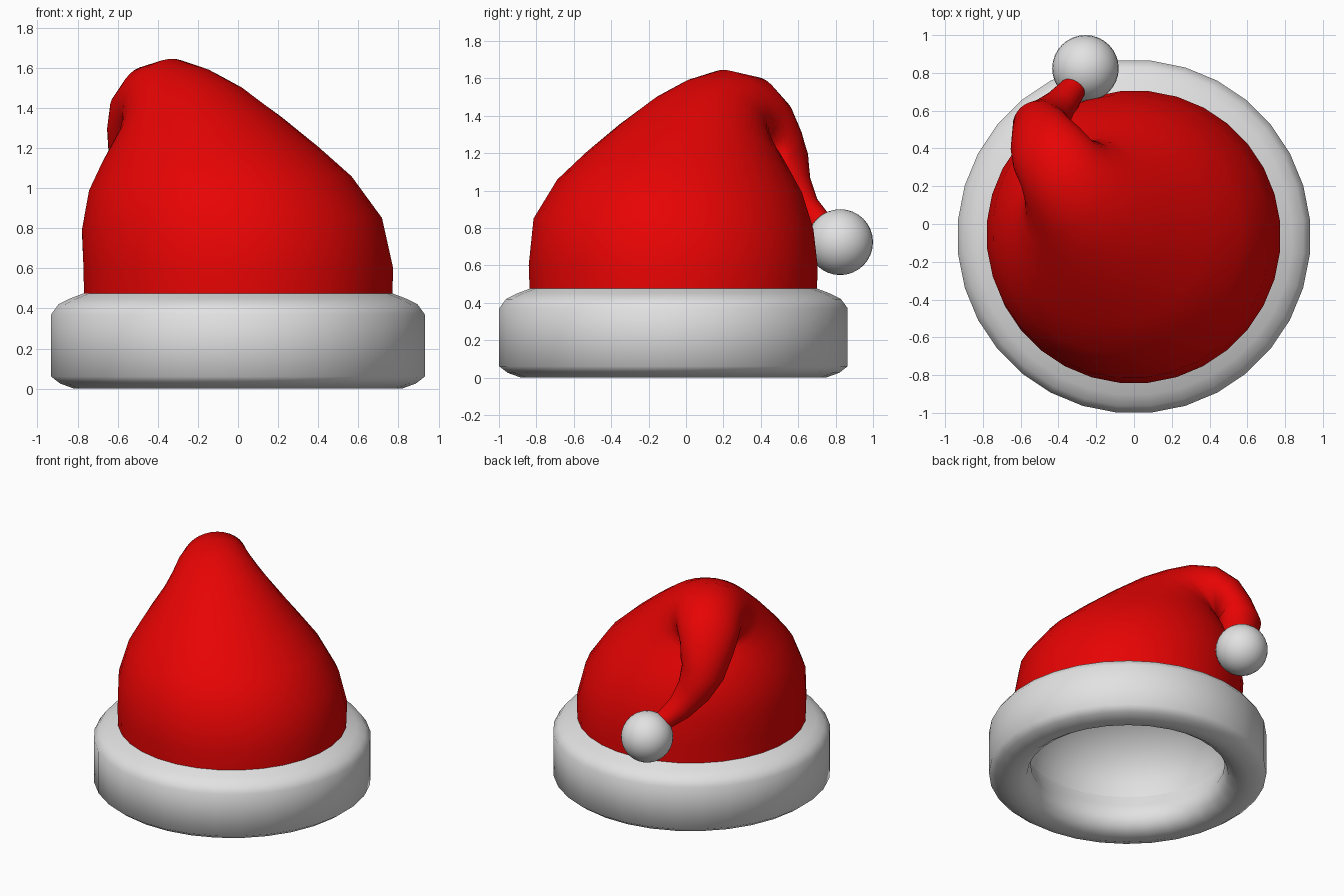
import bpy, math
from mathutils import Vector

if "Cube" in bpy.data.objects:
    bpy.data.objects.remove(bpy.data.objects["Cube"])

SIDES = 32
BASE = Vector((0, -0.067, 0))
D = Vector((-1, 1, 0)).normalized()   # direction the hat flops towards
E = Vector((1, 1, 0)).normalized()
Z = Vector((0, 0, 1))


def material(name, col):
    m = bpy.data.materials.new(name)
    m.diffuse_color = (*col, 1)
    m.use_nodes = True
    m.node_tree.nodes["Principled BSDF"].inputs["Base Color"].default_value = m.diffuse_color
    return m


red = material("red felt", (0.8, 0.001, 0.001))
white = material("white fluff", (0.76, 0.76, 0.76))


def loft(name, rings, mat, cap=False, flip=False):
    """Skin a list of (centre, u, v) elliptical rings."""
    verts, faces = [], []
    for c, u, v in rings:
        for i in range(SIDES):
            a = 2 * math.pi * (i + 0.5) / SIDES
            verts.append(c + u * math.cos(a) + v * math.sin(a))
    for r in range(len(rings) - 1):
        for i in range(SIDES):
            j = (i + 1) % SIDES
            p, q = r * SIDES, (r + 1) * SIDES
            faces.append((p + i, p + j, q + j, q + i))
    if cap:
        p = (len(rings) - 1) * SIDES
        verts.append(rings[-1][0])
        faces += [(p + i, p + (i + 1) % SIDES, len(verts) - 1) for i in range(SIDES)]
    if flip:
        faces = [f[::-1] for f in faces]
    me = bpy.data.meshes.new(name)
    me.from_pydata(verts, [], faces)
    me.materials.append(mat)
    me.shade_smooth()
    ob = bpy.data.objects.new(name, me)
    bpy.context.collection.objects.link(ob)
    return ob


def lathe(profile):
    return [(BASE + Z * z, Vector((r, 0, 0)), Vector((0, r, 0))) for r, z in profile]


# Hat body: outer point (s, z), inner crease point (s, z), half width, shift in x and y
SECTION = [
    (-.77, .40, .77, .40, .77, 0, 0), (-.777, .60, .772, .60, .777, 0, 0),
    (-.75, .86, .765, .78, .745, -.025, -.005), (-.61, 1.07, .72, .97, .65, -.05, -.005),
    (-.43, 1.22, .66, 1.09, .545, -.06, -.005), (-.21, 1.38, .62, 1.16, .445, -.065, -.005),
    (.02, 1.52, .59, 1.21, .35, -.06, -.01), (.21, 1.60, .58, 1.23, .29, -.055, -.015),
    (.40, 1.645, .58, 1.24, .245, -.045, -.015), (.60, 1.61, .59, 1.235, .22, -.02, 0),
    (.75, 1.49, .60, 1.22, .20, -.01, .01), (.82, 1.34, .61, 1.17, .18, 0, .035),
]
body = []
for sa, za, sb, zb, w, dx, dy in SECTION:
    shift = BASE + Vector((dx, dy, 0))
    a = shift + D * sa + Z * za
    b = shift + D * sb + Z * zb
    body.append(((a + b) / 2, (a - b) / 2, E * w))

# Drooping tail: centre points with radii, running down to the pom-pom
TAIL = [(-.495, .51, 1.15, .15), (-.455, .555, 1.02, .12),
        (-.39, .63, .90, .09), (-.32, .72, .82, .068), (-.27, .80, .74, .055)]
pts = [body[-1][0]] + [Vector(t[:3]) for t in TAIL]
tail = []
for k, t in enumerate(TAIL, 1):
    d = (pts[min(k + 1, len(TAIL))] - pts[k - 1]).normalized()
    u = D + Z * 0.4
    u = (u - d * u.dot(d)).normalized()
    tail.append((pts[k], u * t[3], d.cross(u) * t[3]))

loft("hat_body", body + tail, red, cap=True)

# Pale domed lining inside the hat
LINING = [(.70, .28), (.69, .38), (.65, .48), (.58, .58), (.47, .67), (.33, .74), (.17, .78)]
loft("lining", lathe(LINING), white, cap=True, flip=False)

# Fluffy brim: lathed profile from lining, under the roll and up to the hat
PROFILE = [(.70, .28), (.675, .20), (.655, .13), (.68, .05), (.74, .01), (.82, 0),
           (.89, .025), (.936, .06), (.936, .37), (.90, .42), (.84, .45), (.76, .48)]
loft("brim", lathe(PROFILE), white)

# Pom-pom
bpy.ops.mesh.primitive_uv_sphere_add(segments=32, ring_count=16, radius=.176,
                                     location=(-.257, .824, .724))
pom = bpy.context.object
pom.name = "pompom"
pom.data.materials.append(white)
pom.data.shade_smooth()
